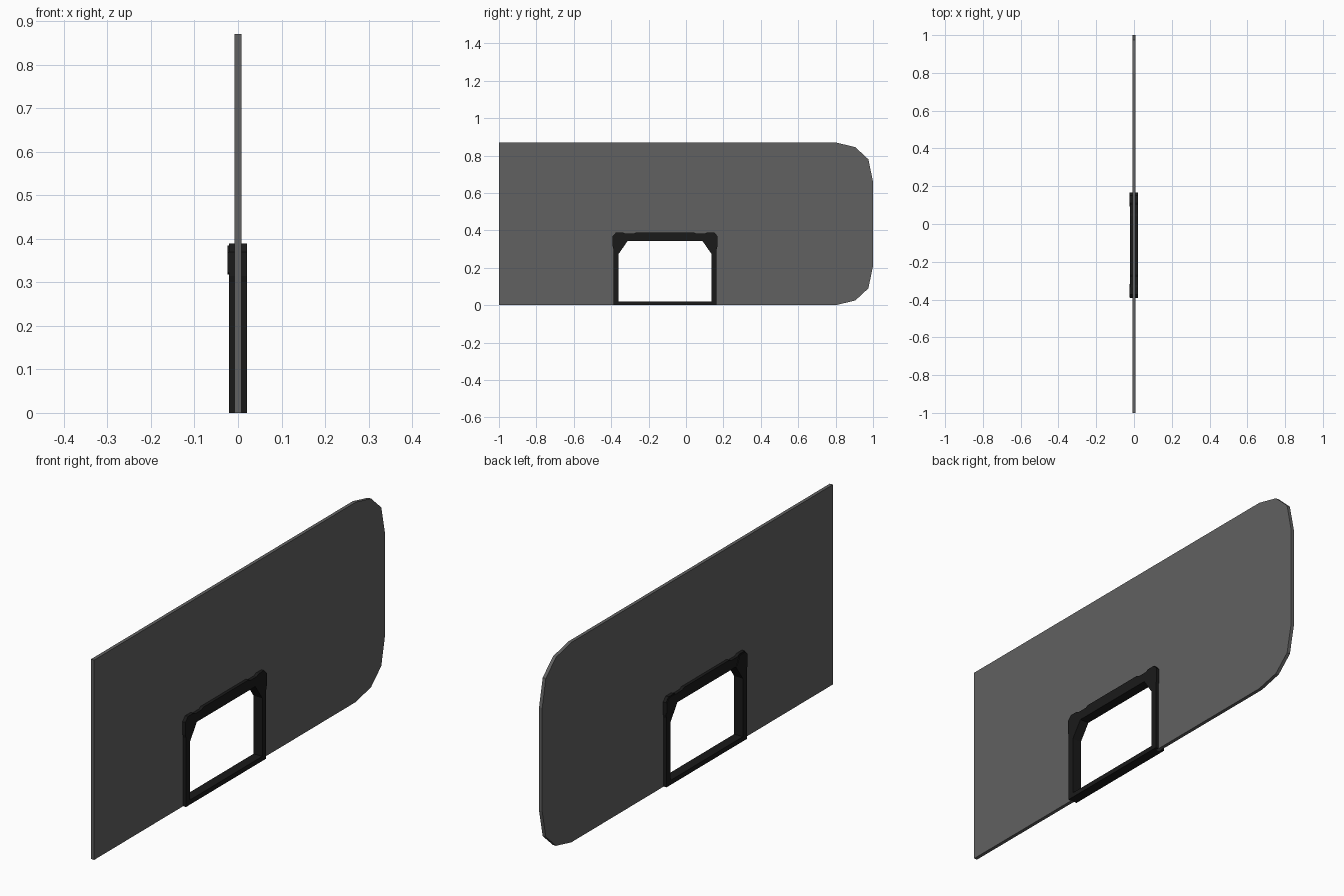
import bpy, bmesh

if "Cube" in bpy.data.objects:
    bpy.data.objects.remove(bpy.data.objects["Cube"])

def material(name, v):
    m = bpy.data.materials.new(name)
    m.diffuse_color = (v, v, v, 1)
    m.use_nodes = True
    m.node_tree.nodes["Principled BSDF"].inputs["Base Color"].default_value = m.diffuse_color
    return m

GREY = material("panel_grey", 0.12)
BLACK = material("frame_black", 0.01)

def slab(name, outline, x0, x1, mat):
    """Extrude a (y, z) outline along x."""
    bm = bmesh.new()
    face = bm.faces.new([bm.verts.new((x0, y, z)) for y, z in outline])
    ext = bmesh.ops.extrude_face_region(bm, geom=[face])
    verts = [g for g in ext["geom"] if isinstance(g, bmesh.types.BMVert)]
    bmesh.ops.translate(bm, verts=verts, vec=(x1 - x0, 0, 0))
    bmesh.ops.recalc_face_normals(bm, faces=bm.faces)
    me = bpy.data.meshes.new(name)
    bm.to_mesh(me)
    bm.free()
    me.materials.append(mat)
    ob = bpy.data.objects.new(name, me)
    bpy.context.collection.objects.link(ob)
    return ob

def rect(y0, y1, z0, z1):
    return [(y0, z0), (y1, z0), (y1, z1), (y0, z1)]

MID = -0.112          # centre of the doorway along y
OUT, INN = 0.276, 0.249   # half widths of the frame, outside and inside
D = 0.021             # half depth of the frame
H = 0.87

# Wall panel with rounded end and doorway notch
corner = [(0.8, 0), (0.905, 0.025), (0.975, 0.09), (1, 0.21)]
wall = [(-1, 0), (MID - 0.262, 0), (MID - 0.262, 0.36), (MID + 0.262, 0.36), (MID + 0.262, 0)]
wall += corner + [(y, H - z) for y, z in reversed(corner)] + [(-1, H)]
slab("wall_panel", wall, -0.0075, 0.0075, GREY)

# Door frame: sill, posts
slab("door_sill", rect(MID - OUT, MID + OUT, 0, 0.02), -D, D, BLACK)
for side, s in (("left", -1), ("right", 1)):
    slab("door_post_" + side, rect(*sorted((MID + s * INN, MID + s * OUT)), 0.02, 0.3), -D, D, BLACK)

# Lintel with raised corner caps, raised middle and diagonal inner corners
half = [(0.201, 0.342), (INN, 0.273), (INN, 0.3), (OUT, 0.3), (0.28, 0.315), (0.28, 0.37),
        (0.262, 0.389), (0.225, 0.389), (0.212, 0.382), (0.168, 0.382), (0.155, 0.389)]
lintel = [(MID + y, z) for y, z in half] + [(MID - y, z) for y, z in reversed(half)]
slab("door_lintel", lintel, -D, D, BLACK)

# Corner plates on the two faces of the frame
plate = [(0.201, 0.342), (INN, 0.275), (INN, 0.318), (0.278, 0.322), (0.278, 0.368),
         (0.26, 0.385), (0.225, 0.385), (0.205, 0.372)]
plate = [(0.205, 0.345), (0.252, 0.318), (0.278, 0.322), (0.278, 0.368), (0.26, 0.385), (0.225, 0.385)]
for side, s in (("left", -1), ("right", 1)):
    slab("corner_plate_" + side, [(MID + s * y, z) for y, z in plate], -0.024, -0.015, BLACK)
